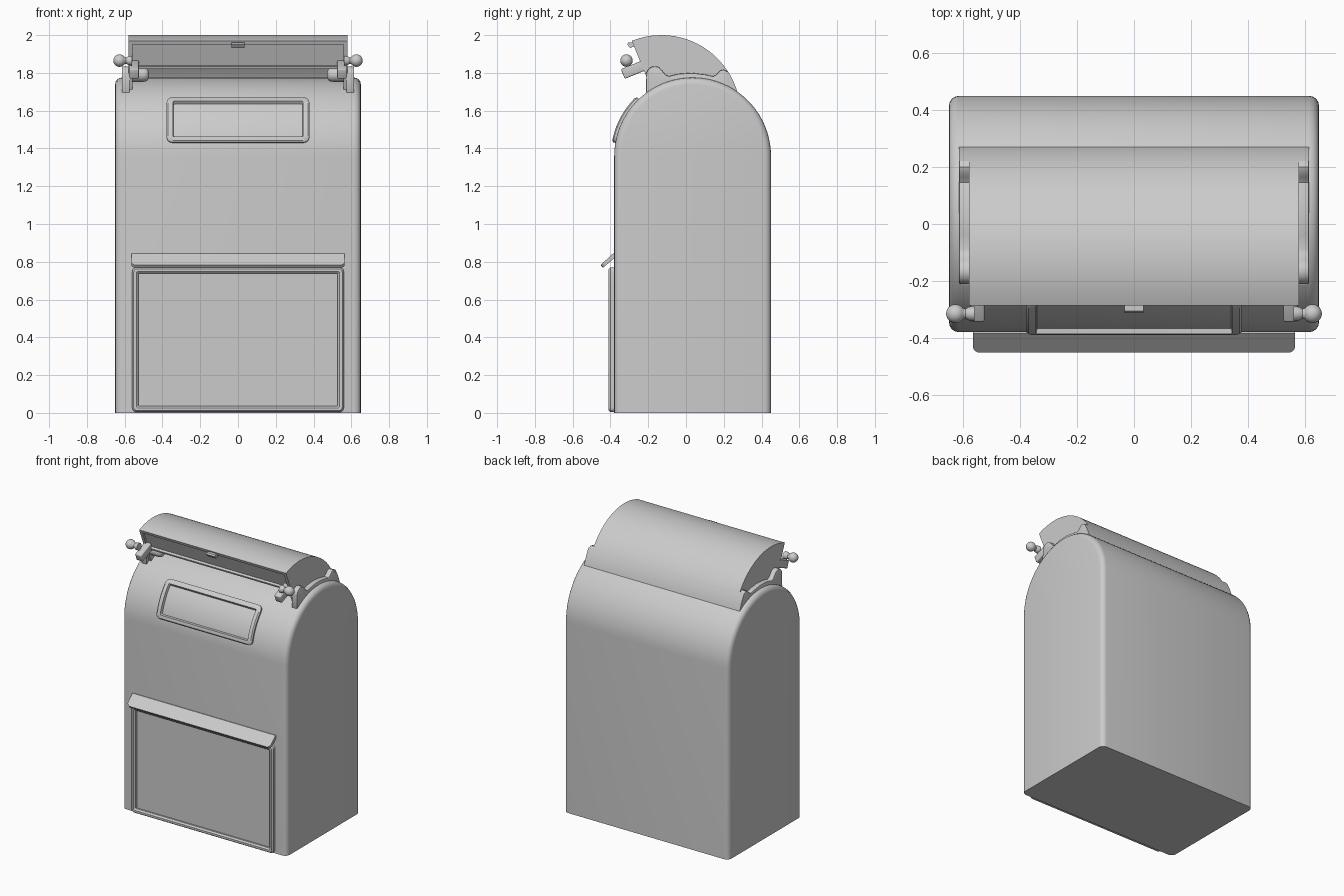
import bpy, bmesh
from math import sin, cos, pi, asin, atan2, radians
from mathutils import Matrix, Vector

if "Cube" in bpy.data.objects:
    bpy.data.objects.remove(bpy.data.objects["Cube"])

CY, CZ, R = 0.035, 1.36, 0.415        # body arch centre and radius
HY, HZ, HR = -0.13, 1.583, 0.417      # hood arc centre and radius


def finish(name, bm, angle=35):
    bmesh.ops.recalc_face_normals(bm, faces=bm.faces)
    me = bpy.data.meshes.new(name)
    bm.to_mesh(me)
    bm.free()
    ob = bpy.data.objects.new(name, me)
    bpy.context.collection.objects.link(ob)
    bpy.ops.object.select_all(action='DESELECT')
    ob.select_set(True)
    bpy.context.view_layer.objects.active = ob
    bpy.ops.object.shade_smooth_by_angle(angle=radians(angle))
    return ob


def prism(name, pts, x0, x1, bevel=0.0, pick=None, segs=3):
    """Extrude a (y, z) profile along x; optionally bevel picked edges."""
    bm = bmesh.new()
    f = bm.faces.new([bm.verts.new((x0, y, z)) for y, z in pts])
    ext = bmesh.ops.extrude_face_region(bm, geom=[f])
    for v in ext['geom']:
        if isinstance(v, bmesh.types.BMVert):
            v.co.x = x1
    if bevel:
        edges = [e for e in bm.edges if pick is None or pick(e)]
        bmesh.ops.bevel(bm, geom=edges, offset=bevel, segments=segs,
                        profile=0.5, affect='EDGES', clamp_overlap=True)
    return finish(name, bm)


def arc(cy, cz, r, a0, a1, n):
    return [(cy + r * cos(a0 + (a1 - a0) * i / n),
             cz + r * sin(a0 + (a1 - a0) * i / n)) for i in range(n + 1)]


def on_front(x, z, off):
    """Point on the front wall / arch, lifted off by off."""
    if z <= CZ:
        return (x, CY - R - off, z)
    a = asin((z - CZ) / R)
    return (x, CY - (R + off) * cos(a), CZ + (R + off) * sin(a))


def rounded_loop(hw, z0, z1, r):
    out, n = [], 8
    corners = [(hw - r, z1 - r, 0), (-hw + r, z1 - r, 1),
               (-hw + r, z0 + r, 2), (hw - r, z0 + r, 3)]
    for cx, cz, q in corners:
        for i in range(6):
            a = (q + i / 5) * pi / 2
            out.append((cx + r * cos(a), cz + r * sin(a)))
        if q in (1, 3):                # subdivide the upright sides
            s = -1 if q == 1 else 1
            lo, hi = (z1 - r, z0 + r) if q == 1 else (z0 + r, z1 - r)
            out += [(s * hw, lo + (hi - lo) * k / n) for k in range(1, n)]
    return out


def raised_frame(name, loops):
    """Ring swept through rounded loops (half width, z0, z1, radius, offset)."""
    bm = bmesh.new()
    rings = [[bm.verts.new(on_front(x, z, off)) for x, z in rounded_loop(hw, z0, z1, r)]
             for hw, z0, z1, r, off in loops]
    n = len(rings[0])
    for a, b in zip(rings, rings[1:] + rings[:1]):
        for i in range(n):
            j = (i + 1) % n
            bm.faces.new((a[i], a[j], b[j], b[i]))
    return finish(name, bm)


def lathe_x(name, profile, y, z, side, n=24):
    """Revolve (x, radius) points about an axis parallel to x."""
    bm = bmesh.new()
    rings = [[bm.verts.new((side * x, y + r * cos(2 * pi * i / n), z + r * sin(2 * pi * i / n)))
              for i in range(n)] for x, r in profile]
    for a, b in zip(rings, rings[1:]):
        for i in range(n):
            j = (i + 1) % n
            bm.faces.new((a[i], a[j], b[j], b[i]))
    bm.faces.new(rings[0])
    bm.faces.new(rings[-1])
    return finish(name, bm)


# Arched body with rounded side edges
prism("body", [(CY + R, 0)] + arc(CY, CZ, R, 0, pi, 40) + [(CY - R, 0)], -0.65, 0.65, 0.035,
      lambda e: abs(e.verts[0].co.x - e.verts[1].co.x) < 1e-6
      and max(v.co.z for v in e.verts) > 0.01, 4)

# Curved label frame on the arch
raised_frame("label_frame", [
    (0.378, 1.43, 1.662, 0.03, -0.01), (0.378, 1.43, 1.662, 0.03, 0.012),
    (0.370, 1.438, 1.654, 0.025, 0.018), (0.345, 1.458, 1.638, 0.006, 0.018),
    (0.338, 1.465, 1.632, 0.004, -0.01)])

# Lower door frame and its panel
raised_frame("door_frame", [
    (0.56, 0.005, 0.77, 0.022, -0.01), (0.56, 0.005, 0.77, 0.022, 0.02),
    (0.552, 0.013, 0.762, 0.016, 0.03), (0.538, 0.027, 0.748, 0.008, 0.03),
    (0.528, 0.037, 0.738, 0.004, 0.02), (0.528, 0.037, 0.738, 0.004, -0.01)])
prism("door_panel", [(-0.37, 0.03), (-0.388, 0.03), (-0.388, 0.745), (-0.37, 0.745)], -0.535, 0.535)

# Sloping rain lip above the door, lower corners rounded
prism("door_lip", [(-0.37, 0.845), (-0.385, 0.845), (-0.452, 0.783), (-0.440, 0.768), (-0.37, 0.826)],
      -0.565, 0.565, 0.025,
      lambda e: abs(e.verts[0].co.x - e.verts[1].co.x) < 1e-6
      and all(v.co.y < -0.43 for v in e.verts), 4)

# Hood: curved shell, side cheeks and wider rear skirt
A0, A1 = atan2(1.965 - HZ, -0.285 - HY), atan2(0.095, 0.406)
IN = HR - 0.022
prism("hood_shell", arc(HY, HZ, HR, A0, A1, 28) + arc(HY, HZ, IN, A1, A0, 28), -0.58, 0.58)
foot = (HY + 0.13 * cos(A0), HZ + 0.13 * sin(A0))
for s in (-1, 1):
    prism("hood_cheek", arc(HY, HZ, HR - 0.001, A0, A1, 28) + [(0.2, 1.66), foot], s * 0.558, s * 0.58)
A2 = atan2(1.81 - HZ, 0.22 - HY)
prism("hood_skirt", arc(HY, HZ, HR + 0.001, A2, A1, 6) + [(0.22, 1.67)], -0.615, 0.615)

# Chute flap inside the hood, its bottom bar and its finger grip
u, n = Vector((cos(A0), sin(A0))), Vector((-sin(A0), cos(A0)))   # radial / forward
c = Vector((HY, HZ))


def hp(r, f):
    p = c + u * r + n * f
    return (p.x, p.y)


prism("chute_flap", [hp(0.27, -0.03), hp(0.27, -0.012), hp(0.40, -0.012), hp(0.40, -0.03)], -0.558, 0.558)
prism("flap_bar", [hp(0.258, -0.03), hp(0.258, 0.006), hp(0.272, 0.006), hp(0.272, -0.03)], -0.53, 0.53)
prism("finger_grip", [hp(0.385, -0.02), hp(0.385, 0.022), hp(0.41, 0.03), hp(0.416, 0.02),
                      hp(0.40, -0.02)], -0.034, 0.034)

# Side rails, flap arms, ball handles and pivots on both sides
rail = ([(-0.19, 1.66), (-0.212, 1.70)] + arc(-0.165, 1.79, 0.045, pi, pi * 0.2, 8)
        + [(-0.108, 1.79), (-0.09, 1.783), (-0.04, 1.795), (0.03, 1.80), (0.10, 1.792), (0.145, 1.782),
           (0.165, 1.795), (0.18, 1.812), (0.20, 1.818), (0.222, 1.805), (0.24, 1.66)])
ball = [(0.627 + 0.033 * cos(t), 0.033 * sin(t)) for t in [pi * 0.8 - i * pi * 0.79 / 12 for i in range(13)]]
for s in (-1, 1):
    prism("side_rail", rail, s * 0.575, s * 0.615, 0.006,
          lambda e: abs(e.verts[0].co.x - e.verts[1].co.x) < 1e-6
          and abs(e.verts[0].co.x) > 0.6, 2)
    prism("flap_arm", [hp(0.245, -0.02), hp(0.245, 0.11), hp(0.30, 0.11), hp(0.30, -0.02)],
          s * 0.525, s * 0.575, 0.006)
    lathe_x("ball_handle", [(0.56, 0.026), (0.58, 0.024), (0.592, 0.017)] + ball, -0.315, 1.865, s)
    lathe_x("pivot_peg", [(0.59, 0.037), (0.50, 0.037), (0.485, 0.034), (0.476, 0.026), (0.472, 0.012)],
            -0.165, 1.79, s)
